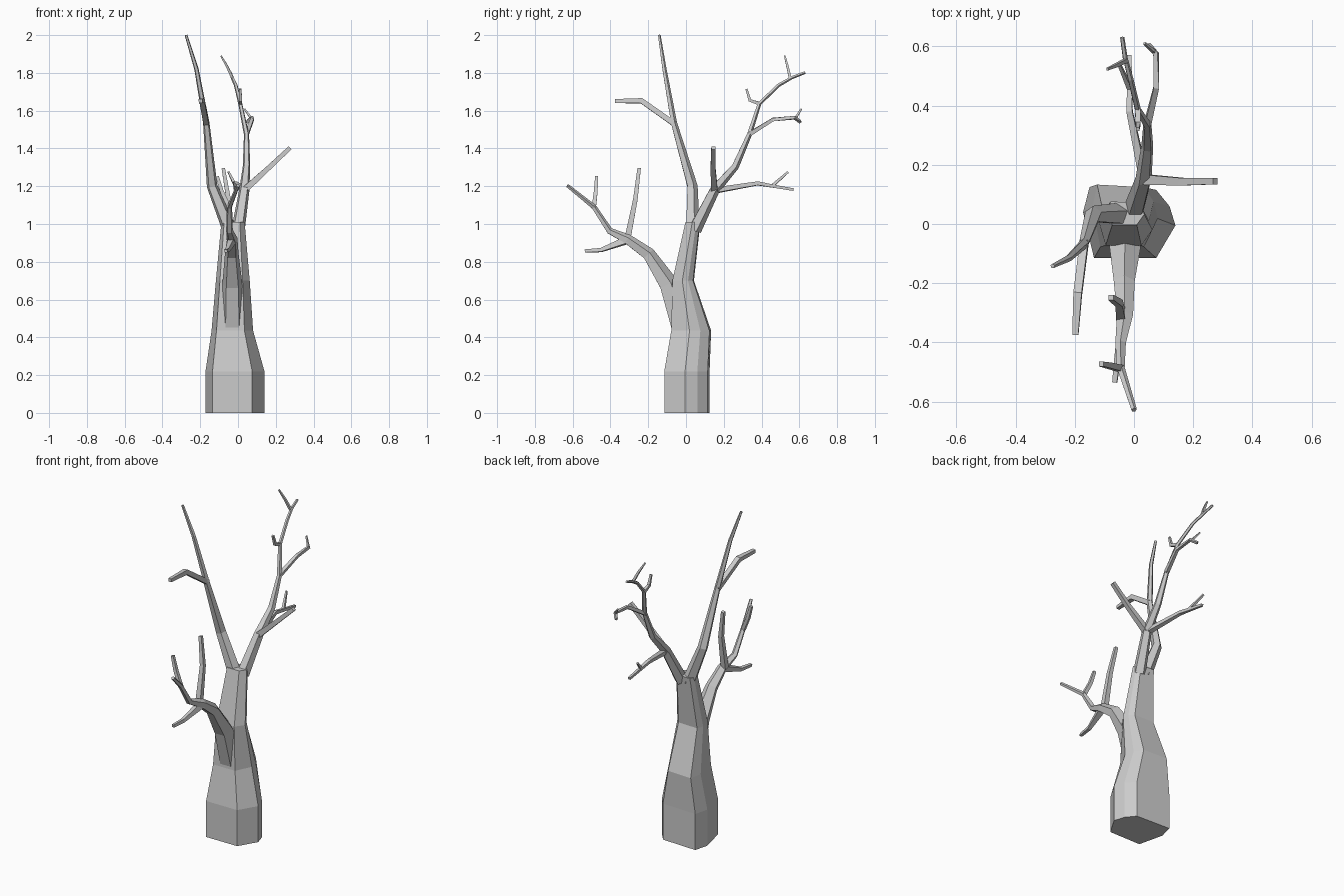
import bpy, bmesh, math
from mathutils import Vector


def loft(name, rings):
    """Skin a list of equal-sized point rings into a closed flat-shaded mesh."""
    bm = bmesh.new()
    rows = [[bm.verts.new(p) for p in ring] for ring in rings]
    n = len(rows[0])
    for a, b in zip(rows, rows[1:]):
        for i in range(n):
            j = (i + 1) % n
            bm.faces.new((a[i], a[j], b[j], b[i]))
    bm.faces.new(rows[0][::-1])
    bm.faces.new(rows[-1])
    bmesh.ops.recalc_face_normals(bm, faces=bm.faces)
    me = bpy.data.meshes.new(name)
    bm.to_mesh(me)
    bm.free()
    ob = bpy.data.objects.new(name, me)
    bpy.context.collection.objects.link(ob)


def limb(name, pts, sides=4):
    """Tapered faceted limb; each point is (x, y, z, half width)."""
    c = [Vector(p[:3]) for p in pts]
    grow = 1 / math.cos(math.pi / sides) if sides == 4 else 1.1
    rings = []
    for i, p in enumerate(c):
        d = Vector()
        if i > 0:
            d += (p - c[i - 1]).normalized()
        if i < len(c) - 1:
            d += (c[i + 1] - p).normalized()
        q = Vector((0, 0, 1)).rotation_difference(d.normalized())
        r = pts[i][3] * grow
        ring = []
        for k in range(sides):
            a = 2 * math.pi * (k + 0.5) / sides - math.pi / 2
            ring.append(p + q @ Vector((r * math.cos(a), r * math.sin(a), 0)))
        rings.append(ring)
    loft(name, rings)


# Trunk: irregular seven-sided outline, refitted to a box at each height
base = [(-.135, -.115), (.075, -.115), (.14, -.005), (.12, .06),
        (.075, .115), (-.15, .125), (-.172, .04)]
bx0, bx1, by0, by1 = -.172, .14, -.115, .125
levels = [(0, bx0, bx1, by0, by1), (.22, bx0, bx1, by0, by1),
          (.435, -.14, .08, -.078, .133), (.70, -.117, .062, -.072, .042),
          (1.01, -.088, .035, -.003, .076)]
loft("trunk", [[(x0 + (x - bx0) / (bx1 - bx0) * (x1 - x0),
                 y0 + (y - by0) / (by1 - by0) * (y1 - y0), z) for x, y in base]
               for z, x0, x1, y0, y1 in levels])

# Front limb and its twigs
limb("front_limb", [(-.03, -.02, .43, .056), (-.03, -.095, .68, .05),
                    (-.033, -.20, .84, .034), (-.03, -.31, .918, .026),
                    (-.045, -.405, .963, .017), (-.045, -.488, 1.09, .013),
                    (0, -.628, 1.203, .009)], 5)
limb("front_twig_low", [(-.03, -.31, .915, .018), (-.055, -.45, .862, .010),
                        (-.065, -.535, .857, .008)])
limb("front_twig_tall", [(-.045, -.31, .92, .016), (-.05, -.268, 1.13, .012),
                         (-.078, -.248, 1.295, .009)])
limb("front_twig_outer", [(-.045, -.488, 1.085, .011), (-.085, -.478, 1.17, .010),
                          (-.11, -.473, 1.252, .008)])

# Left leader and its twig
limb("left_leader", [(-.045, .033, .97, .036), (-.137, .032, 1.2, .027),
                     (-.168, -.065, 1.535, .016), (-.22, -.115, 1.82, .011),
                     (-.275, -.142, 2.0, .007)], 5)
limb("left_leader_twig", [(-.168, -.062, 1.53, .014), (-.19, -.235, 1.652, .014),
                          (-.198, -.375, 1.651, .010)])

# Back leader and its twigs
limb("back_leader", [(.0, .045, .97, .034), (.033, .15, 1.18, .026),
                     (.045, .26, 1.305, .019), (.045, .335, 1.475, .013),
                     (.012, .388, 1.637, .010), (-.012, .49, 1.735, .009),
                     (-.03, .56, 1.775, .008), (-.04, .63, 1.802, .007)], 5)
limb("side_twig", [(.04, .15, 1.185, .017), (.16, .143, 1.295, .013),
                   (.275, .145, 1.403, .011)])
limb("back_twig_low", [(.03, .17, 1.18, .014), (-.015, .38, 1.215, .010),
                       (-.015, .475, 1.198, .008), (-.015, .57, 1.182, .007)])
limb("back_twiglet_low", [(-.015, .46, 1.205, .008), (-.05, .54, 1.275, .005)])
limb("back_twig_mid", [(.045, .335, 1.475, .011), (.075, .46, 1.553, .009),
                       (.075, .575, 1.563, .008), (.048, .605, 1.54, .007)])
limb("back_twiglet_mid", [(.07, .58, 1.56, .006), (.035, .61, 1.608, .004)])
limb("back_twig_hook", [(.012, .388, 1.637, .009), (.014, .338, 1.655, .008),
                        (.012, .32, 1.715, .006)])
limb("back_twig_top", [(-.028, .552, 1.77, .007), (-.058, .537, 1.835, .006),
                       (-.09, .523, 1.89, .004)])
